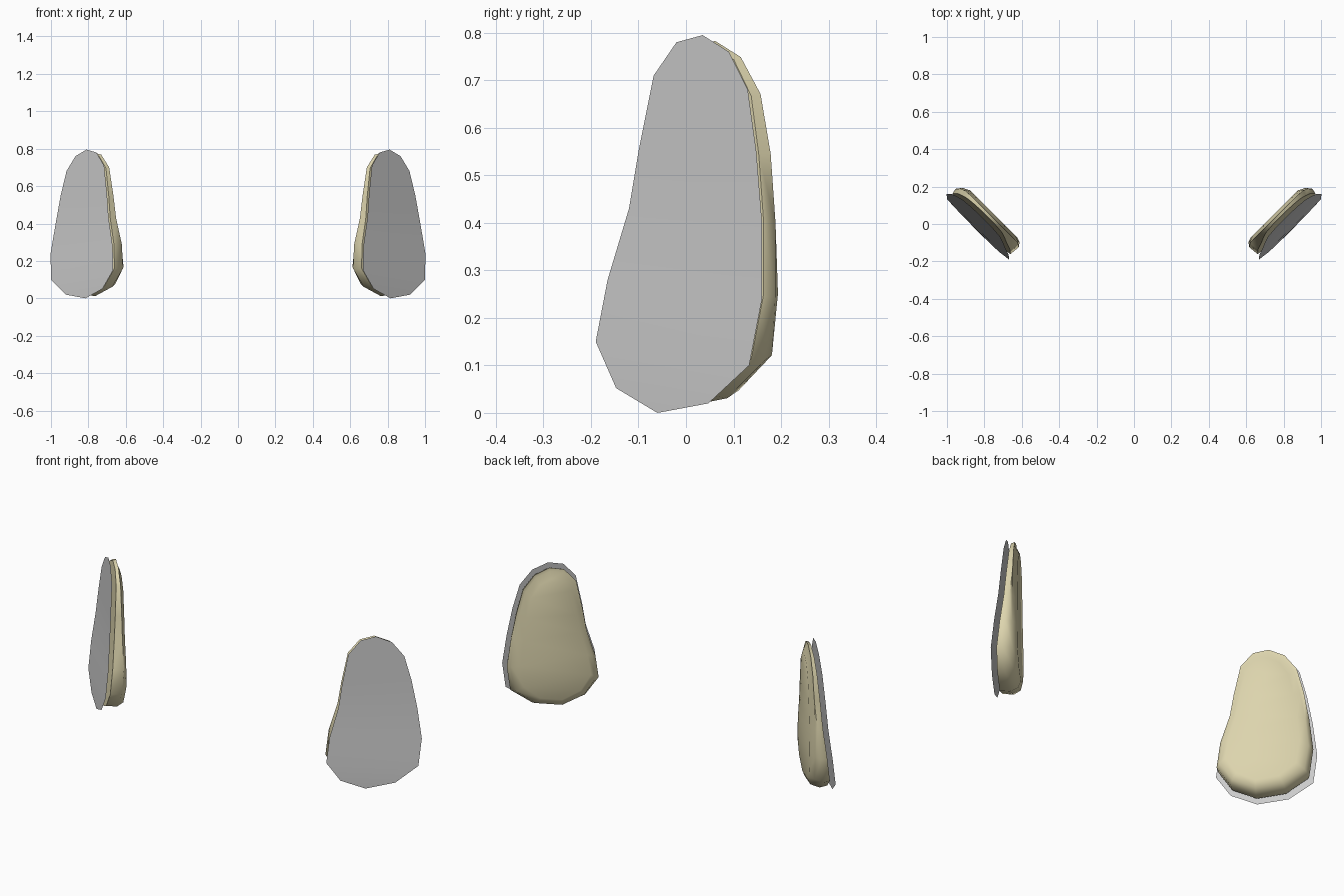
import bpy, math

if "Cube" in bpy.data.objects:
    bpy.data.objects.remove(bpy.data.objects["Cube"])

# Outline (y, z) seen from the right: top, outer edge down, bottom, front edge down
TOP, BOTTOM = (0.035, 0.795), (-0.06, 0.0)
REAR = [(.09, .76), (.13, .68), (.148, .55), (.16, .40), (.16, .24), (.133, .10), (.047, .02)]
FRONT = [(-.02, .78), (-.068, .71), (-.10, .55), (-.12, .43), (-.165, .28), (-.19, .15), (-.147, .052)]
RING = [TOP] + REAR + [BOTTOM] + FRONT[::-1]
N = len(RING)
R2 = math.sqrt(0.5)
BACK = 0.492        # plane of the cushion's flat back, measured along the diagonal


def lean(z):
    """x - y of the curved panel at height z."""
    pts = [(0, .875), (.10, .867), (.24, .842), (.40, .815), (.68, .787), (.8, .775)]
    for (a, p), (b, q) in zip(pts, pts[1:]):
        if z <= b:
            return p + (q - p) * (z - a) / (b - a)
    return pts[-1][1]


def ring(inset, depth):
    """Outline pulled in by inset and pushed behind the panel by depth(t, grey_n)."""
    out = []
    for y, z in RING:
        cy, cz = -0.02 + 0.07 * (z - .38), 0.385
        ky, kz = 1 - inset / .24, 1 - inset / .40
        y, z = cy + (y - cy) * ky, cz + (z - cz) * kz
        t = min(max((y + .17) / .33, 0), 1)
        d = depth(t, lean(z) * R2)
        out.append((y + lean(z) - d * R2, y + d * R2, z))
    return out


def cap(o, flip=False):
    """Zip the two sides of a ring with rows of faces."""
    faces = [(o, o + 1, o + N - 1)]
    for i in range(1, N // 2 - 1):
        faces.append((o + i, o + i + 1, o + N - i - 1, o + N - i))
    faces.append((o + N // 2 - 1, o + N // 2, o + N // 2 + 1))
    return [f if flip else f[::-1] for f in faces]


def build(name, verts, faces, angle):
    me = bpy.data.meshes.new(name)
    me.from_pydata(verts, [], faces)
    ob = bpy.data.objects.new(name, me)
    bpy.context.collection.objects.link(ob)
    bpy.ops.object.select_all(action='DESELECT')
    ob.select_set(True)
    bpy.context.view_layer.objects.active = ob
    bpy.ops.object.shade_smooth_by_angle(angle=math.radians(angle))
    ob.modifiers.new("mirror", 'MIRROR').use_axis[0] = True
    return ob


# Thin grey panels
build("outer_panel", ring(0, lambda t, n: 0), cap(0), 30)

# Padded cushions behind the panels: front edge, rim, rounded shoulder, flat back
rings = [
    ring(.018, lambda t, n: .024),
    ring(.012, lambda t, n: min(.082 - .030 * t, n - BACK - .018)),
    ring(.030, lambda t, n: n - BACK - .010 - .012 * t),
    ring(.065, lambda t, n: n - BACK),
]
verts = [p for r in rings for p in r]
faces = cap(0)
for k in range(len(rings) - 1):
    a, b = k * N, (k + 1) * N
    for i in range(N):
        j = (i + 1) % N
        faces.append((a + i, a + j, b + j, b + i))
faces += cap((len(rings) - 1) * N, True)
cushion = build("cushion", verts, faces, 65)
mat = bpy.data.materials.new("tan_padding")
mat.diffuse_color = (0.72, 0.66, 0.42, 1)
mat.use_nodes = True
mat.node_tree.nodes["Principled BSDF"].inputs["Base Color"].default_value = mat.diffuse_color
cushion.data.materials.append(mat)
